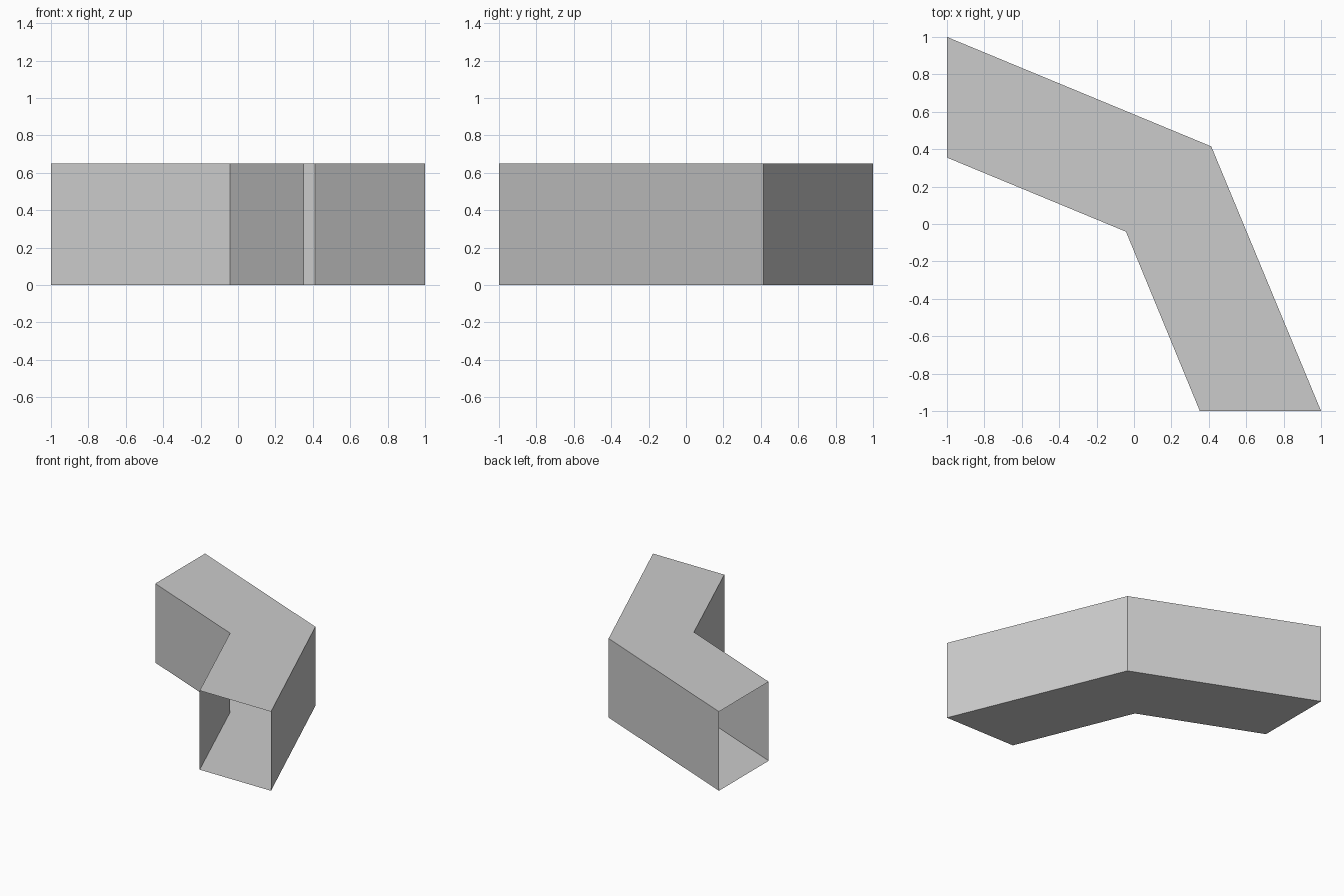
import bpy
import bmesh

cube = bpy.data.objects.get("Cube")
if cube:
    bpy.data.objects.remove(cube, do_unlink=True)

HEIGHT = 0.65

# Plan of the bend: (inner corner, outer corner) at each cross-section
sections = [
    ((-1, 0.355), (-1, 1)),
    ((-0.043, -0.041), (0.413, 0.415)),
    ((0.352, -1), (1, -1)),
]

grey = bpy.data.materials.new("light grey")
grey.use_nodes = True
colour = (0.6, 0.6, 0.6, 1)
grey.diffuse_color = colour
grey.node_tree.nodes["Principled BSDF"].inputs["Base Color"].default_value = colour

# Rectangular rings joined into a thin sheet duct, open at both ends
bm = bmesh.new()
rings = []
for inner, outer in sections:
    corners = [(*inner, 0), (*outer, 0), (*outer, HEIGHT), (*inner, HEIGHT)]
    rings.append([bm.verts.new(c) for c in corners])
for a, b in zip(rings, rings[1:]):
    for i in range(4):
        j = (i + 1) % 4
        bm.faces.new((a[i], b[i], b[j], a[j]))

# Merge the two halves of the flat top and bottom into single panels
seams = [e for e in bm.edges if len(e.link_faces) == 2
         and all(abs(f.normal.z) > 0.9 for f in e.link_faces)]
bm.normal_update()
seams = [e for e in bm.edges if len(e.link_faces) == 2
         and all(abs(f.normal.z) > 0.9 for f in e.link_faces)]
bmesh.ops.dissolve_edges(bm, edges=seams)

# Make every panel face outwards
bm.normal_update()
top = max(bm.faces, key=lambda f: f.calc_center_median().z)
bmesh.ops.recalc_face_normals(bm, faces=bm.faces[:])
bm.normal_update()
if top.normal.z < 0:
    bmesh.ops.reverse_faces(bm, faces=bm.faces[:])

mesh = bpy.data.meshes.new("duct_bend")
bm.to_mesh(mesh)
bm.free()
mesh.materials.append(grey)
duct = bpy.data.objects.new("duct_bend", mesh)
bpy.context.collection.objects.link(duct)
